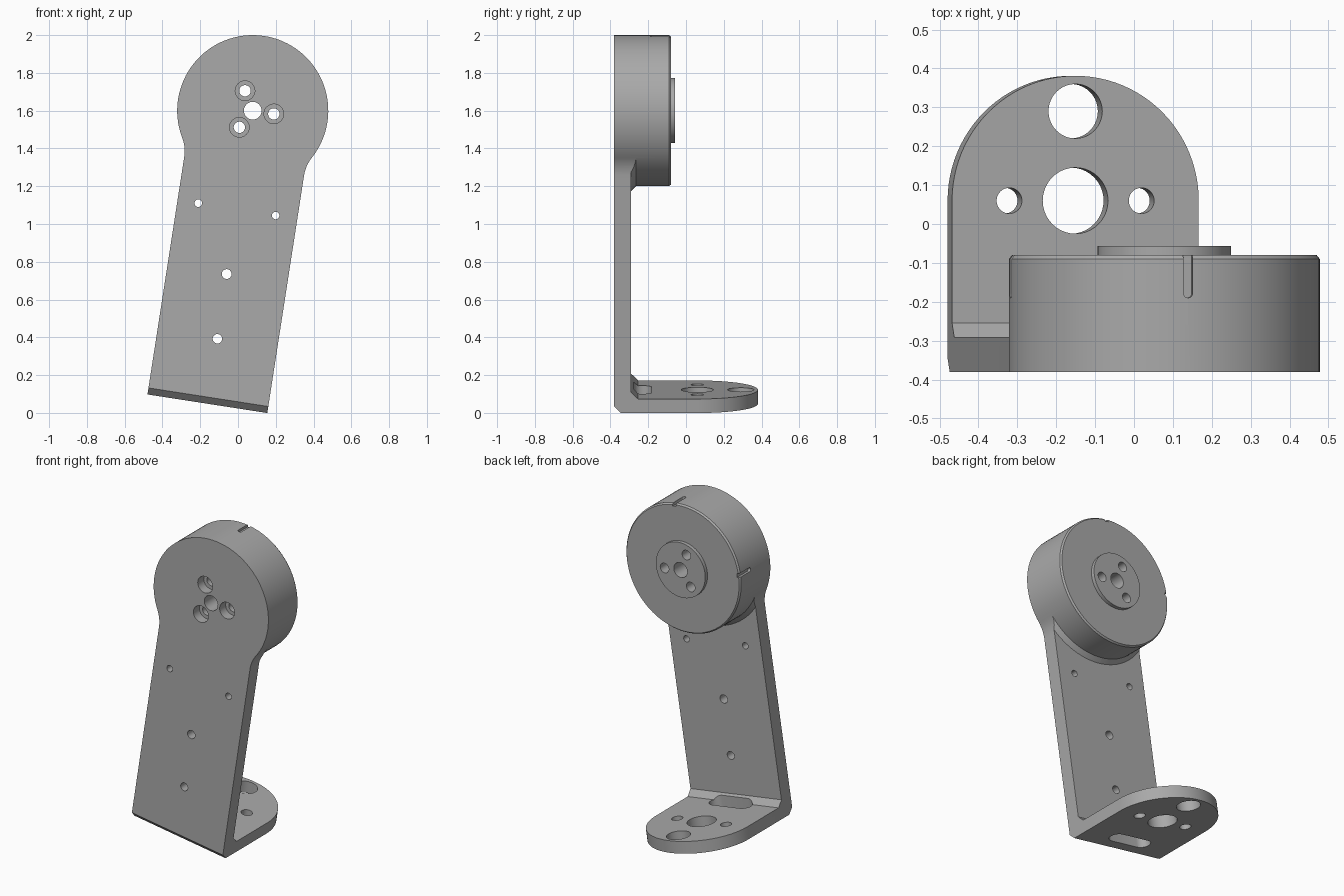
import bpy, bmesh
from math import sin, cos, pi, radians, atan2
from mathutils import Matrix

if "Cube" in bpy.data.objects:
    bpy.data.objects.remove(bpy.data.objects["Cube"])

# Local frame: origin on the head axis, x across the arm, z along the arm
HW, BOT, TOP = 0.321, -1.57, -1.495        # half width, foot underside, foot upper face
FRONT, PLATE, BACK = -0.38, -0.29, -0.08   # depth planes
R, RF = 0.4, 0.2                           # head radius, neck fillet radius

grey = bpy.data.materials.new("metal grey")
grey.diffuse_color = (0.40, 0.40, 0.40, 1)
grey.use_nodes = True
grey.node_tree.nodes["Principled BSDF"].inputs["Base Color"].default_value = grey.diffuse_color


def loft(name, rings):
    """Closed solid through a list of equal-length 3D rings."""
    bm = bmesh.new()
    loops = [[bm.verts.new(p) for p in ring] for ring in rings]
    n = len(loops[0])
    for a, b in zip(loops, loops[1:]):
        for i in range(n):
            bm.faces.new((a[i], a[(i + 1) % n], b[(i + 1) % n], b[i]))
    bm.faces.new(loops[0])
    bm.faces.new(loops[-1])
    bmesh.ops.recalc_face_normals(bm, faces=bm.faces)
    me = bpy.data.meshes.new(name)
    bm.to_mesh(me)
    bm.free()
    me.materials.append(grey)
    ob = bpy.data.objects.new(name, me)
    bpy.context.collection.objects.link(ob)
    return ob


def prism(name, pts, axis, a, b):
    """Extrude a 2D outline along an axis from a to b."""
    put = {'x': lambda p, t: (t, p[0], p[1]),
           'y': lambda p, t: (p[0], t, p[1]),
           'z': lambda p, t: (p[0], p[1], t)}[axis]
    return loft(name, [[put(p, t) for p in pts] for t in (a, b)])


def arc(cx, cy, r, a0, a1, n):
    return [(cx + r * cos(a0 + (a1 - a0) * i / n), cy + r * sin(a0 + (a1 - a0) * i / n))
            for i in range(n + 1)]


def circle(cx, cy, r, n=32):
    return arc(cx, cy, r, 0, 2 * pi, n)[:-1]


def turned(name, profile, n=96):
    """Round part about the head axis from (radius, y) pairs."""
    return loft(name, [[(x, y, z) for x, z in circle(0, 0, r, n)] for r, y in profile])


def boolean(ob, tools, op):
    """Apply boolean operations and remove the tools."""
    for tool in tools:
        mod = ob.modifiers.new("bool", 'BOOLEAN')
        mod.operation, mod.solver, mod.object = op, 'EXACT', tool
        bpy.context.view_layer.update()
        dg = bpy.context.evaluated_depsgraph_get()
        me = bpy.data.meshes.new_from_object(ob.evaluated_get(dg))
        ob.modifiers.clear()
        ob.data = me
    for tool in tools:
        bpy.data.objects.remove(tool)


# Arm outline: straight sides flaring through fillets into the round head
vc = -((R + RF) ** 2 - (HW + RF) ** 2) ** 0.5
side = arc(HW + RF, vc, RF, pi, atan2(-vc, -(HW + RF)), 10)
side = [(HW, BOT)] + side + [(side[-1][0] * 0.97, side[-1][1] * 0.97), (0.2, 0.0)]
outline = side + [(-x, z) for x, z in reversed(side)]

bracket = prism("bracket", outline, 'y', FRONT, PLATE)

# Bevelled skirt where the head meets the arm
skirt = turned("skirt", [(0.43, PLATE - 0.005), (0.398, PLATE + 0.027)])
boolean(skirt, [prism("skirt_limit", outline, 'y', FRONT - 0.1, 0)], 'INTERSECT')

# Head drum, foot with rounded end, inner corner bevel
drum = turned("drum", [(R, FRONT), (R, BACK - 0.01), (R - 0.008, BACK)])
foot = prism("foot", [(-HW, FRONT), (HW, FRONT)] + arc(0, 0.06, HW, 0, pi, 48), 'z', BOT, TOP)
corner = prism("corner", [(-0.254, TOP), (PLATE, TOP + 0.036), (-0.31, TOP + 0.036),
                          (-0.31, TOP - 0.02), (-0.254, TOP - 0.02)], 'x', -HW, HW)
boolean(bracket, [drum, skirt, foot, corner], 'UNION')

# Hub disc on the back of the head
hub = turned("hub_disc", [(0.172, BACK - 0.002), (0.172, -0.057)], 64)


def head_holes():
    """Centre bore and three screw holes."""
    spots = [(0, 0, 0.047)] + [(0.113 * cos(a), 0.113 * sin(a), 0.03)
                               for a in (0, 2 * pi / 3, 4 * pi / 3)]
    return [prism("hole", circle(*s), 'y', -0.5, 0.1) for s in spots]


boolean(hub, head_holes(), 'DIFFERENCE')
cuts = head_holes()

# Counterbores on the front
for a in (0, 2 * pi / 3, 4 * pi / 3):
    cuts.append(prism("counterbore", circle(0.113 * cos(a), 0.113 * sin(a), 0.052),
                      'y', -0.5, FRONT + 0.06))

# Arm screw holes
for x, z, r in ((-0.21, -0.528, 0.02), (0.205, -0.53, 0.02),
                (-0.004, -0.876, 0.026), (0.0, -1.222, 0.025)):
    cuts.append(prism("arm_hole", circle(x, z, r, 24), 'y', -0.5, -0.2))

# Foot holes and slot
for x, y, r in ((0, 0.06, 0.085), (0, 0.29, 0.07), (-0.172, 0.06, 0.033), (0.172, 0.06, 0.033)):
    cuts.append(prism("foot_hole", circle(x, y, r, 40), 'z', BOT - 0.1, TOP + 0.1))
slot = arc(0.095, -0.23, 0.048, -pi / 2, pi / 2, 12) + arc(-0.095, -0.23, 0.048, pi / 2, 1.5 * pi, 12)
cuts.append(prism("slot", slot, 'z', BOT - 0.1, TOP + 0.1))

# Marker grooves on the head rim, top and left
groove = arc(0, -0.178, 0.012, pi, 2 * pi, 10) + [(0.012, 0), (-0.012, 0)]
cuts.append(prism("groove_top", groove, 'z', R - 0.018, R + 0.05))
cuts.append(prism("groove_left", [(y, x) for x, y in groove], 'x', -R - 0.05, -R + 0.018))

# Outer bevel along the bottom front edge
cuts.append(prism("front_bevel", [(FRONT - 0.05, BOT - 0.05), (FRONT + 0.085, BOT - 0.05),
                                  (FRONT - 0.05, BOT + 0.085)], 'x', -1, 1))
boolean(bracket, cuts, 'DIFFERENCE')

# Tilt into place and smooth the round walls
place = Matrix.Translation((0.078, 0, 1.6)) @ Matrix.Rotation(radians(8.8), 4, 'Y')
for ob in (bracket, hub):
    ob.data.transform(place)
    bpy.ops.object.select_all(action='DESELECT')
    ob.select_set(True)
    bpy.context.view_layer.objects.active = ob
    bpy.ops.object.shade_smooth_by_angle(angle=radians(25))
